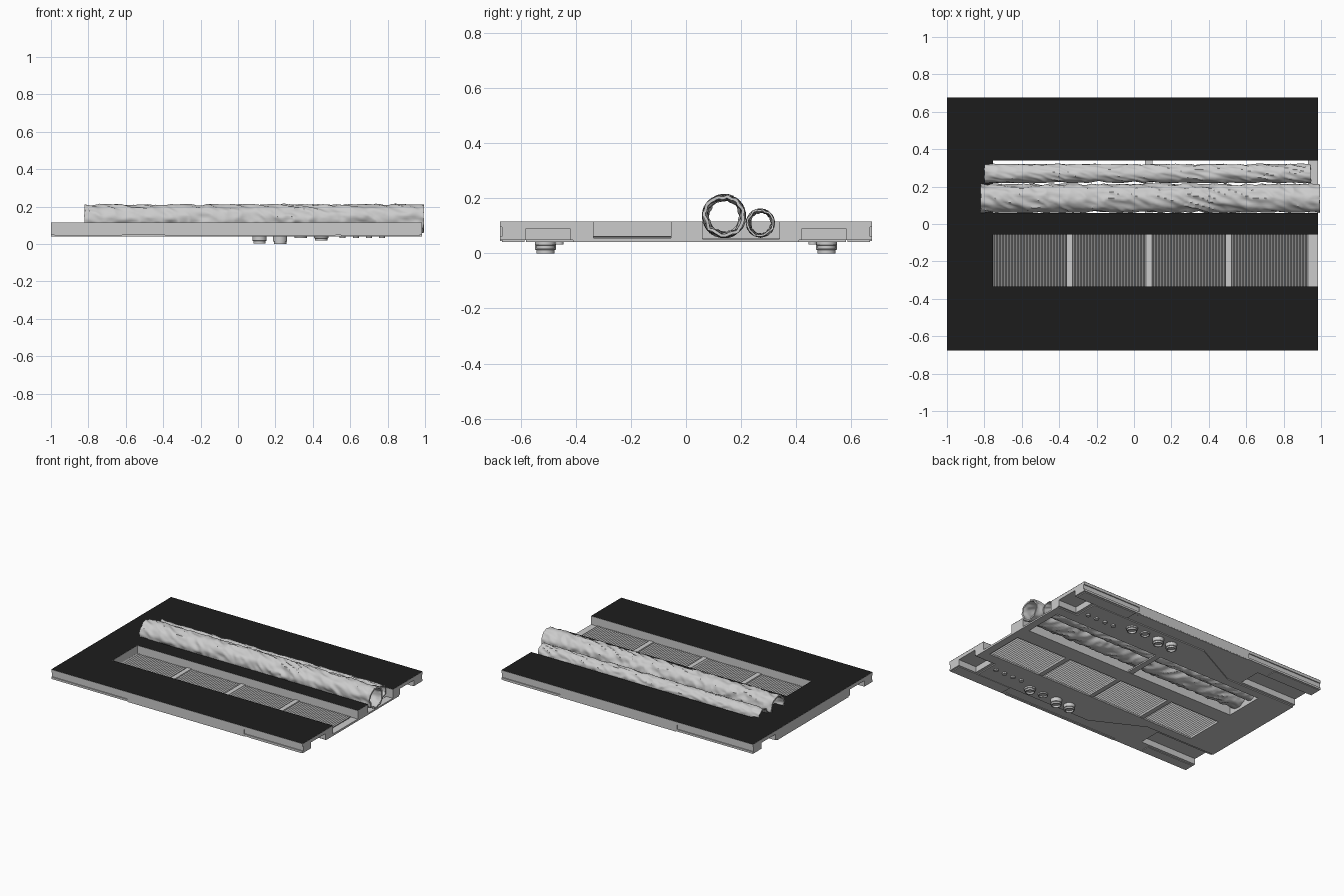
import bpy, bmesh, math
from mathutils import Vector, noise

if "Cube" in bpy.data.objects:
    bpy.data.objects.remove(bpy.data.objects["Cube"])

BLACK = bpy.data.materials.new("black_top")
BLACK.diffuse_color = (0.012, 0.012, 0.012, 1)
BLACK.use_nodes = True
BLACK.node_tree.nodes["Principled BSDF"].inputs["Base Color"].default_value = BLACK.diffuse_color


def make(name, verts, faces):
    me = bpy.data.meshes.new(name)
    me.from_pydata(verts, [], faces)
    bm = bmesh.new()
    bm.from_mesh(me)
    bmesh.ops.recalc_face_normals(bm, faces=bm.faces)
    bm.to_mesh(me)
    bm.free()
    ob = bpy.data.objects.new(name, me)
    bpy.context.collection.objects.link(ob)
    return ob


def prism(name, pts, z0, z1):
    n = len(pts)
    verts = [(x, y, z0) for x, y in pts] + [(x, y, z1) for x, y in pts]
    faces = [list(range(n))[::-1], list(range(n, 2 * n))]
    faces += [[i, (i + 1) % n, n + (i + 1) % n, n + i] for i in range(n)]
    return make(name, verts, faces)


def box(name, x0, x1, y0, y1, z0, z1):
    return prism(name, [(x0, y0), (x1, y0), (x1, y1), (x0, y1)], z0, z1)


def cut(target, cutter):
    m = target.modifiers.new(cutter.name, 'BOOLEAN')
    m.operation, m.solver, m.object = 'DIFFERENCE', 'EXACT', cutter
    cutter.hide_render = True
    cutter.hide_set(True)


def smooth(ob, deg=40):
    bpy.ops.object.select_all(action='DESELECT')
    ob.select_set(True)
    bpy.context.view_layer.objects.active = ob
    bpy.ops.object.shade_smooth_by_angle(angle=math.radians(deg))


# E-shaped outline: two long slots open at the right end
XR, XS = 0.983, -0.755
SLOTS = [(XR, -0.335), (XS, -0.335), (XS, -0.055), (XR, -0.055),
         (XR, 0.06), (XS, 0.06), (XS, 0.34), (XR, 0.34)]
outline = [(-1, -0.675), (XR, -0.675)] + SLOTS + [(XR, 0.675), (-1, 0.675)]
body = prism("base_body", outline, 0.048, 0.115)

# black top skin
n = len(outline)
skin = make("top_skin", [(x, y, 0.1158) for x, y in outline], [list(range(n))])
if skin.data.polygons[0].normal.z < 0:
    skin.data.flip_normals()
skin.data.materials.append(BLACK)

# recessed side panels and end channels, on both long sides
for s, side in ((-1, "front"), (1, "back")):
    def ys(a, b):
        return sorted((s * a, s * b))
    for i, (x0, x1) in enumerate(((-1.1, -0.4), (0.52, 1.1))):
        cut(body, box(f"{side}_panel_cutter_{i}", x0, x1, *ys(0.668, 0.8), 0.062, 0.095))
    for i, (x0, x1) in enumerate(((-1.1, -0.55), (0.84, 1.1))):
        cut(body, box(f"{side}_channel_cutter_{i}", x0, x1, *ys(0.42, 0.58), 0.02, 0.09))
    # low edge rails and tabs under the rim
    box(f"{side}_edge_rail", -0.39, 0.52, *ys(0.655, 0.674), 0.044, 0.05)
    box(f"{side}_corner_tab", 0.55, 0.97, *ys(0.585, 0.668), 0.042, 0.05)
    box(f"{side}_left_tab", -0.98, -0.62, *ys(0.6, 0.668), 0.044, 0.05)

    # foot pegs: cup-shaped lathe
    for k, (x, bottom) in enumerate(((0.115, 0.003), (0.225, 0.0), (0.335, 0.032), (0.445, 0.017))):
        prof = [(0.038, 0.055), (0.038, bottom + 0.014), (0.033, bottom + 0.012),
                (0.033, bottom), (0.026, bottom), (0.024, bottom + 0.012), (0, bottom + 0.012)]
        seg = 28
        verts = [(x + r * math.cos(2 * math.pi * j / seg), s * 0.51 + r * math.sin(2 * math.pi * j / seg), z)
                 for r, z in prof for j in range(seg)]
        faces = [[a * seg + j, a * seg + (j + 1) % seg, (a + 1) * seg + (j + 1) % seg, (a + 1) * seg + j]
                 for a in range(len(prof) - 1) for j in range(seg)]
        peg = make(f"{side}_foot_peg_{k}", verts, faces)
        bm = bmesh.new()
        bm.from_mesh(peg.data)
        bmesh.ops.remove_doubles(bm, verts=bm.verts, dist=1e-5)
        bmesh.ops.recalc_face_normals(bm, faces=bm.faces)
        bm.to_mesh(peg.data)
        bm.free()
        smooth(peg)
    # row of small studs
    for k in range(4):
        bpy.ops.mesh.primitive_cylinder_add(vertices=16, radius=0.016, depth=0.02,
                                            location=(0.56 + 0.07 * k, s * 0.46, 0.042))
        bpy.context.object.name = f"{side}_stud_{k}"
        smooth(bpy.context.object)

# lower plate that widens towards the right
prism("under_plate", [(-1, -0.4), (-0.45, -0.4), (-0.1, -0.58), (0.82, -0.58), (0.82, -0.41), (XR, -0.41)]
      + SLOTS + [(XR, 0.41), (0.82, 0.41), (0.82, 0.58), (-0.1, 0.58), (-0.45, 0.4), (-1, 0.4)],
      0.041, 0.05)

# corrugated fins forming the front slot floor
N = 210
verts, faces = [], []
for i in range(N + 1):
    x = XS + (0.93 - XS) * i / N
    z = 0.046 if i % 2 else 0.06
    verts += [(x, -0.335, z), (x, -0.055, z)]
    if i:
        faces.append([2 * i - 2, 2 * i, 2 * i + 1, 2 * i - 1])
fins = make("grille_fins", verts, faces)
fins.modifiers.new("thickness", 'SOLIDIFY').thickness = 0.001
for i, x in enumerate((-0.345, 0.08, 0.505)):
    box(f"grille_rib_{i}", x - 0.017, x + 0.017, -0.335, -0.055, 0.043, 0.063)

# crossbar of the open slot and sills at the right end
box("slot_crossbar", 0.06, 0.1, 0.06, 0.34, 0.043, 0.053)
box("front_sill", 0.93, XR, -0.335, -0.055, 0.041, 0.055)
box("back_sill", 0.93, XR, 0.06, 0.34, 0.041, 0.052)


# hollow wrinkled tubes
def tube(name, x0, x1, y, z, r, wall, amp, seed):
    nx, seg = 260, 44
    verts, faces = [], []
    for layer in range(2):
        for i in range(nx + 1):
            t = i / nx
            for j in range(seg):
                a = 2 * math.pi * j / seg
                c, s = math.cos(a), math.sin(a)
                x = x0 + (x1 - x0) * t
                p = Vector((x * 11 + 1.2 * c + seed, c * 1.3 + seed, s * 1.3 + x * 3))
                fold = 1 - 2.2 * abs(noise.noise(p)) + 0.5 * noise.noise(p * 2.3)
                rr = r + amp * (fold - 1) - layer * wall
                end = 0.006 * noise.noise(Vector((c * 2, s * 2, seed + t * 9)))
                verts.append((x + end, y + rr * c, z + rr * s))
    L = (nx + 1) * seg
    for j in range(seg):
        k = (j + 1) % seg
        for i in range(nx):
            a, b = i * seg, (i + 1) * seg
            faces.append([a + j, a + k, b + k, b + j])
            faces.append([L + a + j, L + b + j, L + b + k, L + a + k])
        e = nx * seg
        faces.append([j, L + j, L + k, k])
        faces.append([e + j, e + k, L + e + k, L + e + j])
    smooth(make(name, verts, faces), 50)


tube("large_tube", -0.82, 0.993, 0.138, 0.135, 0.079, 0.011, 0.009, 3.1)
tube("small_tube", -0.80, 0.945, 0.27, 0.11, 0.052, 0.007, 0.006, 8.7)
